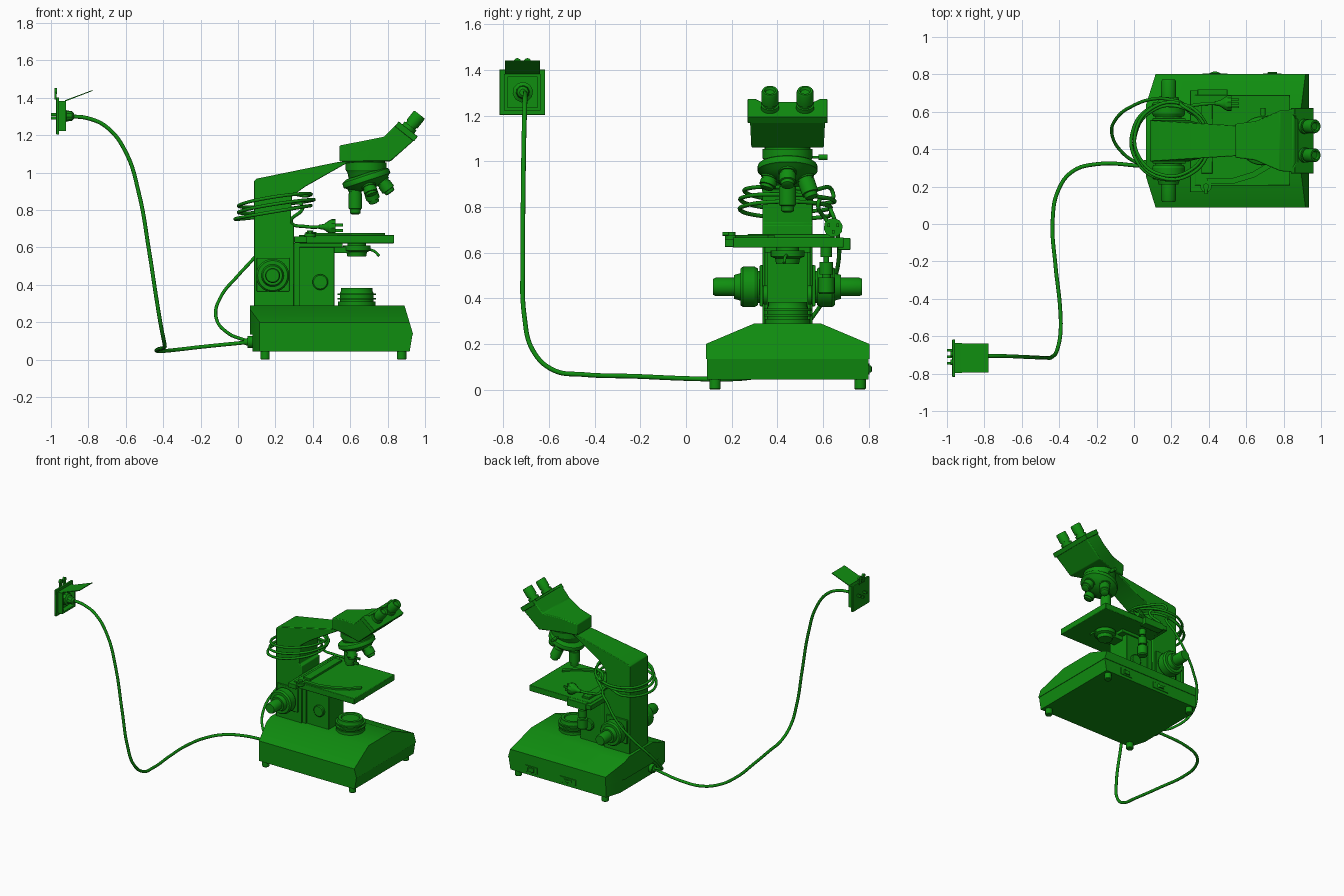
import bpy, bmesh, math
from mathutils import Vector as V

C = 0.445  # centre line of the microscope in y
green = bpy.data.materials.new("green")
green.diffuse_color = (0.005, 0.27, 0.005, 1)


def finish(name, bm, bevel=0):
    bmesh.ops.recalc_face_normals(bm, faces=bm.faces)
    me = bpy.data.meshes.new(name)
    bm.to_mesh(me)
    bm.free()
    ob = bpy.data.objects.new(name, me)
    bpy.context.collection.objects.link(ob)
    me.materials.append(green)
    if bevel:
        m = ob.modifiers.new("bevel", "BEVEL")
        m.width, m.segments, m.limit_method = bevel, 2, "ANGLE"
    return ob


def skin(name, rings, bevel=0, cuts=()):
    """Join equal-length rings of points, cap the ends, then trim with planes."""
    bm = bmesh.new()
    rs = [[bm.verts.new(p) for p in r] for r in rings]
    n = len(rs[0])
    for a, b in zip(rs, rs[1:]):
        for i in range(n):
            bm.faces.new((a[i], a[(i + 1) % n], b[(i + 1) % n], b[i]))
    bm.faces.new(rs[0])
    bm.faces.new(rs[-1])
    for co, no in cuts:
        bmesh.ops.bisect_plane(bm, geom=bm.verts[:] + bm.edges[:] + bm.faces[:],
                               plane_co=co, plane_no=no, clear_outer=True)
        bmesh.ops.holes_fill(bm, edges=bm.edges[:])
    return finish(name, bm, bevel)


def lathe(name, start, axis, profile, seg=32):
    """Turned part: profile is (distance along axis, radius)."""
    d = V(axis).normalized()
    u = d.orthogonal().normalized()
    w = d.cross(u)
    ang = [2 * math.pi * i / seg for i in range(seg)]
    return skin(name, [[V(start) + d * t + (u * math.cos(a) + w * math.sin(a)) * r
                        for a in ang] for t, r in profile])


def box(name, x, y, z, bevel=0.0):
    return skin(name, [[(x[0], y[0], h), (x[1], y[0], h), (x[1], y[1], h), (x[0], y[1], h)]
                       for h in z], bevel)


def tube(name, pts, r):
    cu = bpy.data.curves.new(name, "CURVE")
    cu.dimensions, cu.bevel_depth, cu.bevel_resolution = "3D", r, 3
    cu.use_fill_caps, cu.resolution_u = True, 8
    s = cu.splines.new("BEZIER")
    s.bezier_points.add(len(pts) - 1)
    for b, p in zip(s.bezier_points, pts):
        b.co = p
        b.handle_left_type = b.handle_right_type = "AUTO"
    cu.materials.append(green)
    bpy.context.collection.objects.link(bpy.data.objects.new(name, cu))


# Base: roof-shaped housing over a tray, both with cut back corners
corner = [((0.065, C + s * 0.195, 0), (-0.16, s * 0.05, 0)) for s in (-1, 1)]
roof = [(-0.358, 0.135), (-0.358, 0.2), (-0.145, 0.29), (0.145, 0.29), (0.358, 0.2), (0.358, 0.135)]
skin("base_housing", [[(x, C + y, z) for y, z in roof] for x in (0.065, 0.94)],
     cuts=corner + [((0.89, 0, 0.29), (0.15, 0, 0.045))])
tray = [(-0.354, 0.045), (-0.354, 0.135), (0.354, 0.135), (0.354, 0.045)]
skin("base_tray", [[(x, C + y, z) for y, z in tray] for x in (0.078, 0.94)],
     cuts=corner + [((0.933, 0, 0.135), (0.09, 0, -0.015))])
for x in (0.145, 0.875):
    for y in (C - 0.318, C + 0.318):
        lathe("foot", (x, y, 0), (0, 0, 1), [(0, 0.021), (0.005, 0.025), (0.05, 0.025)], 20)
box("switch_frame", (0.69, 0.79), (0.795, 0.804), (0.065, 0.115), 0.002)
box("switch_rocker", (0.715, 0.765), (0.795, 0.812), (0.075, 0.105), 0.003)
box("dial_frame", (0.365, 0.5), (0.795, 0.804), (0.065, 0.11), 0.002)
lathe("brightness_dial", (0.433, 0.765, 0.08), (0, 0, 1), [(0, 0.05), (0.018, 0.05)])

# Lamp rings on the base
lathe("lamp_housing", (0.635, C, 0.285), (0, 0, 1),
      [(0, 0.1), (0.025, 0.1), (0.025, 0.09), (0.036, 0.09), (0.036, 0.104), (0.046, 0.104),
       (0.046, 0.09), (0.06, 0.09), (0.06, 0.104), (0.07, 0.104), (0.07, 0.09), (0.082, 0.085),
       (0.098, 0.085), (0.098, 0.065), (0.09, 0.06)])

# Column and arm, narrowing towards the head
side = [(0.085, 0.285), (0.085, 0.955), (0.1, 0.968), (0.54, 1.058), (0.64, 1.06),
        (0.58, 1.05), (0.36, 0.925), (0.29, 0.875), (0.28, 0.73), (0.3, 0.72), (0.3, 0.285)]
half = lambda x: 0.11 - 0.028 * max(0, x - 0.1) / 0.44 if x not in (0.29, 0.28, 0.3) else 0.11
skin("column_and_arm", [[(x, C + s * half(x), z) for x, z in side] for s in (-1, 1)], 0.004)
box("stage_carrier", (0.3, 0.515), (C - 0.09, C + 0.09), (0.285, 0.625), 0.004)
box("carrier_rail", (0.29, 0.33), (C - 0.1, C + 0.1), (0.285, 0.62), 0.003)
for s in (-1, 1):
    box("knob_plate", (0.1, 0.275), sorted((C + s * 0.1, C + s * 0.122)), (0.365, 0.545), 0.004)
    lathe("focus_knob", (0.185, C + s * 0.115, 0.45), (0, s, 0),
          [(0, 0.07), (0.015, 0.07), (0.015, 0.08), (0.03, 0.089), (0.08, 0.089), (0.092, 0.08),
           (0.092, 0.06), (0.12, 0.052), (0.12, 0.04), (0.2, 0.04), (0.212, 0.035), (0.212, 0.025)])
    lathe("carrier_cap", (0.44, C + s * 0.085, 0.415), (0, s, 0),
          [(0, 0.042), (0.02, 0.042), (0.025, 0.036)])

# Stage with mechanical slide holder
box("stage_plate", (0.325, 0.835), (0.205, 0.69), (0.622, 0.667), 0.004)
box("stage_support", (0.3, 0.56), (C - 0.1, C + 0.1), (0.6, 0.625), 0.003)
box("slide_rail", (0.3, 0.37), (0.17, 0.715), (0.625, 0.66), 0.003)
box("slide_carriage", (0.36, 0.42), (0.27, 0.65), (0.665, 0.682), 0.003)
box("rail_end_block", (0.34, 0.5), (0.665, 0.72), (0.612, 0.665), 0.003)
lathe("slide_pivot", (0.385, 0.2, 0.655), (0, 0, 1),
      [(0, 0.03), (0.02, 0.03), (0.02, 0.016), (0.036, 0.016)], 24)
lathe("rail_screw", (0.385, 0.21, 0.682), (0, -1, 0), [(0, 0.008), (0.05, 0.008)], 16)
arc = [(0.4, 0.215), (0.53, 0.215), (0.645, 0.25), (0.73, 0.3), (0.785, 0.36)]
skin("slide_finger", [[(x, y, 0.665), (x - 0.012, y + 0.028, 0.665),
                       (x - 0.012, y + 0.028, 0.678), (x, y, 0.678)] for x, y in arc])
lathe("stage_controls", (0.44, 0.615, 0.63), (0, 0, -1),
      [(0, 0.025), (0.05, 0.025), (0.05, 0.012), (0.07, 0.012), (0.07, 0.03), (0.125, 0.03),
       (0.125, 0.02), (0.14, 0.02), (0.14, 0.036), (0.205, 0.036), (0.212, 0.03)], 28)

# Condenser below the stage
lathe("condenser", (0.635, C, 0.625), (0, 0, -1),
      [(0, 0.05), (0.015, 0.05), (0.015, 0.074), (0.042, 0.074), (0.05, 0.055), (0.074, 0.05), (0.074, 0.035)])
box("condenser_bracket", (0.5, 0.6), (C - 0.045, C + 0.045), (0.57, 0.605), 0.003)
tube("iris_lever", [(0.69, C, 0.59), (0.725, C - 0.01, 0.582), (0.755, C - 0.015, 0.555)], 0.007)

# Head: collar, binocular body, flange and eyepieces
lathe("head_collar", (0.685, C, 1.075), (0, 0, -1),
      [(0, 0.1), (0.02, 0.1), (0.02, 0.11), (0.06, 0.11), (0.075, 0.1), (0.12, 0.09)])
lathe("head_screw", (0.69, C + 0.09, 1.018), (0, 1, 0),
      [(0, 0.006), (0.045, 0.006), (0.045, 0.013), (0.085, 0.013)], 16)
sections = [(0.542, 1.145, 0.542, 1.06, 0.09), (0.65, 1.166, 0.65, 1.06, 0.105),
            (0.78, 1.192, 0.815, 1.06, 0.162), (0.85, 1.262, 0.95, 1.18, 0.168)]
skin("binocular_body", [[(a, C - w, b), (a, C + w, b), (c, C + w * 0.98, d), (c, C - w * 0.98, d)]
                        for a, b, c, d, w in sections], 0.006)
n = V((0.62, 0, 0.785)).normalized()
t = V((-n.z, 0, n.x))
mid = V((0.898, C, 1.218))
plan = [(-0.175, -0.065), (0.175, -0.065), (0.175, 0.065), (0.14, 0.065), (0.115, 0.045),
        (-0.115, 0.045), (-0.14, 0.065), (-0.175, 0.065)]
skin("eyepiece_flange", [[mid + V((0, y, 0)) + t * h + n * k for y, h in plan]
                         for k in (-0.014, 0.02)], 0.003)
for s in (-1, 1):
    lathe("eyepiece", mid + V((0, s * 0.077, 0)), n,
          [(0, 0.04), (0.04, 0.04), (0.04, 0.032), (0.052, 0.032), (0.052, 0.037), (0.11, 0.037),
           (0.118, 0.033), (0.118, 0.024), (0.108, 0.018)])

# Tilted nosepiece with four objectives
d = V((0.31, 0, -0.95)).normalized()
u = V((-d.z, 0, d.x))
P = V((0.687, C, 0.967))
lathe("nosepiece", P - d * 0.03, d,
      [(0, 0.105), (0.012, 0.128), (0.018, 0.131), (0.04, 0.131), (0.045, 0.122), (0.06, 0.108),
       (0.085, 0.05), (0.09, 0.02)], 40)
for deg, L in ((180, 0.158), (90, 0.13), (0, 0.105), (270, 0.085)):
    a = math.radians(deg)
    r = u * math.cos(a) + V((0, 1, 0)) * math.sin(a)
    lathe("objective", P + r * 0.067 + d * 0.012, d * 0.95 + r * 0.31,
          [(0, 0.04), (0.035, 0.04), (0.035, 0.033), (0.045, 0.033), (0.045, 0.037),
           (L * 0.8, 0.037), (L * 0.82, 0.03), (L * 0.96, 0.028), (L, 0.018)], 28)

# Power cord from the base to the wall socket
lathe("cord_inlet", (0.085, 0.31, 0.095), (-1, 0, 0), [(0, 0.032), (0.035, 0.032), (0.035, 0.02), (0.055, 0.014)], 24)
tube("power_cord", [(0.05, 0.31, 0.093), (-0.2, 0.32, 0.068), (-0.33, 0.28, 0.053),
                    (-0.405, 0.18, 0.046), (-0.435, 0.02, 0.048), (-0.42, -0.22, 0.058),
                    (-0.395, -0.45, 0.066), (-0.393, -0.58, 0.085), (-0.41, -0.67, 0.17),
                    (-0.435, -0.708, 0.32), (-0.475, -0.715, 0.58), (-0.53, -0.713, 0.89),
                    (-0.6, -0.71, 1.11), (-0.7, -0.706, 1.242), (-0.8, -0.705, 1.29),
                    (-0.91, -0.705, 1.302)], 0.0105)

# Second cord: rises behind the column, coils around it and ends in a plug
coil = []
for i in range(25):
    a = math.radians(75 + i * 45)
    wob = 0.012 * math.sin(i * 0.55)
    coil.append((0.195 + (0.198 + wob) * math.cos(a), C + (0.2 + wob) * math.sin(a),
                 0.77 + 0.1 * i / 24 + 0.028 * math.cos(a + i * 0.03)))
tube("coiled_cord", [(0.05, 0.31, 0.1), (-0.05, 0.37, 0.14), (-0.118, 0.48, 0.23),
                     (-0.09, 0.57, 0.34), (0, 0.635, 0.45), (0.1, 0.668, 0.56), (0.19, 0.665, 0.68)]
     + coil + [(0.345, 0.58, 0.82), (0.285, 0.62, 0.735), (0.36, 0.64, 0.712), (0.47, 0.645, 0.71)], 0.009)
lathe("loose_plug", (0.43, 0.645, 0.71), (1, 0, 0),
      [(0, 0.011), (0.03, 0.016), (0.055, 0.034), (0.07, 0.042), (0.092, 0.042)], 10)
for y, z in ((0.625, 0.72), (0.665, 0.72), (0.645, 0.692)):
    box("plug_prong", (0.52, 0.562), (y - 0.005, y + 0.005), (z - 0.008, z + 0.008))

# Wall socket: plate, raised frame, hinged lid and inserted plug
Y, Z = -0.717, 1.303
box("socket_plate", (-0.972, -0.956), (Y - 0.1, Y + 0.1), (Z - 0.1, Z + 0.1), 0.003)
for s in (-1, 1):
    box("frame_upright", (-0.96, -0.92), sorted((Y + s * 0.066, Y + s * 0.08)), (Z - 0.08, Z + 0.08))
    box("frame_rail", (-0.96, -0.92), (Y - 0.08, Y + 0.08), sorted((Z + s * 0.066, Z + s * 0.08)))
    lathe("hinge_barrel", (-0.982, Y + s * 0.022, 1.436), (1, 0, 0), [(0, 0.016), (0.014, 0.016)], 20)
    box("hinge_leaf", (-0.98, -0.97), (Y + s * 0.022 - 0.012, Y + s * 0.022 + 0.012), (1.39, 1.43))
skin("socket_lid", [[(-0.925, y, 1.38), (-0.778, y, 1.437), (-0.778, y, 1.442), (-0.925, y, 1.387)]
                    for y in (Y - 0.077, Y + 0.077)])
lathe("inserted_plug", (-0.962, -0.715, Z), (1, 0, 0),
      [(0, 0.045), (0.035, 0.045), (0.045, 0.03), (0.075, 0.026), (0.085, 0.014)], 10)
for y, z in ((-0.745, Z + 0.008), (-0.675, Z + 0.008), (-0.71, Z - 0.012)):
    box("socket_prong", (-1.0, -0.96), (y - 0.006, y + 0.006), (z - 0.008, z + 0.008))

# Smooth shading with sharp edges kept
bpy.ops.object.select_all(action="DESELECT")
for ob in bpy.context.scene.objects:
    if ob.type == "MESH":
        ob.select_set(True)
        bpy.context.view_layer.objects.active = ob
bpy.ops.object.shade_smooth_by_angle(angle=math.radians(30))
